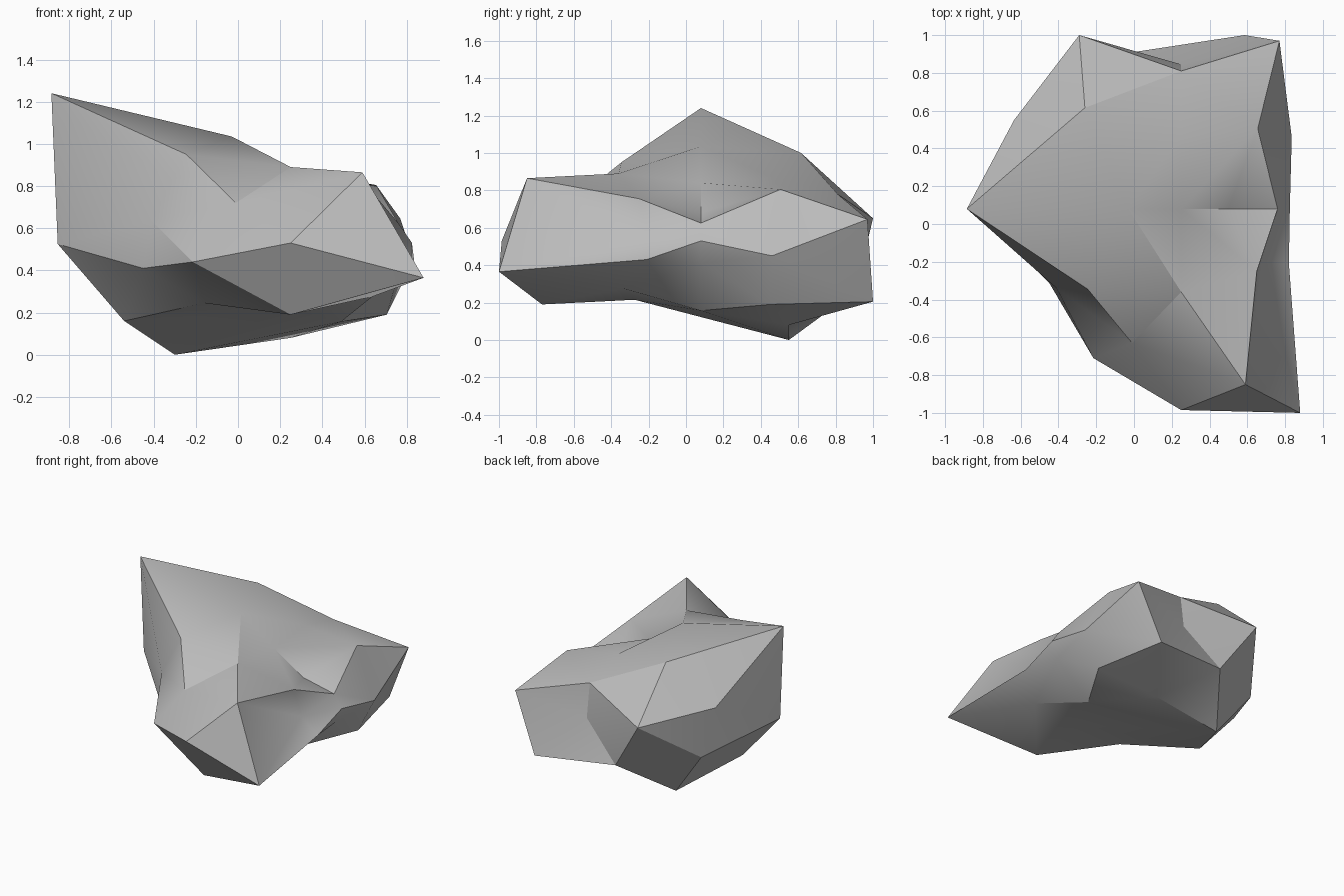
import bpy
import bmesh
import math
from mathutils import Vector

# Remove the default cube only
default_cube = bpy.data.objects.get("Cube")
if default_cube:
    bpy.data.objects.remove(default_cube, do_unlink=True)

# Heart of the stone, and the flattening of the round blank it is carved from
HEART = Vector((.25, .08, .53))
FLATTEN = .56

# Corner points of the stone, grouped by side
top_ridge = [(-.885, .08, 1.24), (-.03, .08, 1.035), (.25, .08, .84), (.5, .08, .68),
             (-.26, .615, 1), (-.245, -.345, .95), (.25, -.36, .89), (.25, .46, .87)]
top_rim = [(.59, -.85, .865), (.65, -.25, .755), (.76, .08, .625),
           (.655, .505, .805), (.25, .81, .78), (-.01, -.63, .72)]
front_side = [(.88, -1, .365), (.25, -.985, .53), (-.215, -.71, .44)]
right_side = [(.68, -.2, .537), (.82, -.21, .43), (.825, .08, .53),
              (.835, .46, .45), (.77, .08, .41)]
left_side = [(-.41, -.34, .635), (-.45, -.31, .41), (-.855, .08, .525),
             (-.635, .55, .725), (-.56, .615, .35)]
back_side = [(-.29, 1, .65), (.77, .97, .645), (.25, .845, .525),
             (-.035, .905, .26), (.585, 1, .205)]
underside = [(-.3, .55, 0), (.25, .55, .08), (.705, .45, .19), (-.54, .08, .16),
             (.49, .08, .157), (-.16, -.35, .245), (.636, -.335, .275),
             (.25, -.275, .215), (.25, -.77, .19)]


def make_material(name, colour):
    """One flat matte colour for viewport and render."""
    material = bpy.data.materials.new(name)
    material.use_nodes = True
    material.diffuse_color = colour
    shader = material.node_tree.nodes["Principled BSDF"]
    shader.inputs["Base Color"].default_value = colour
    shader.inputs["Roughness"].default_value = .9
    return material


def on_blank(point):
    """Project a corner onto the round blank around the heart."""
    offset = Vector(point) - HEART
    offset.z /= FLATTEN
    return offset.normalized()


def carve_stone(name, corners, material):
    """Skin the round blank, then pull every corner to its real place."""
    bm = bmesh.new()
    carved = [(bm.verts.new(on_blank(corner)), corner) for corner in corners]
    bmesh.ops.convex_hull(bm, input=bm.verts[:], use_existing_faces=False)
    for vert, corner in carved:
        vert.co = corner
    bmesh.ops.recalc_face_normals(bm, faces=bm.faces[:])
    mesh = bpy.data.meshes.new(name)
    bm.to_mesh(mesh)
    bm.free()
    mesh.materials.append(material)
    stone = bpy.data.objects.new(name, mesh)
    bpy.context.collection.objects.link(stone)
    return stone


# The rock itself
stone_grey = make_material("stone_grey", (.5, .5, .5, 1))
rock = carve_stone("rock", top_ridge + top_rim + front_side + right_side
                   + left_side + back_side + underside, stone_grey)

# Soft shading with sharp creases
bpy.ops.object.select_all(action="DESELECT")
rock.select_set(True)
bpy.context.view_layer.objects.active = rock
bpy.ops.object.shade_smooth_by_angle(angle=math.radians(30))
